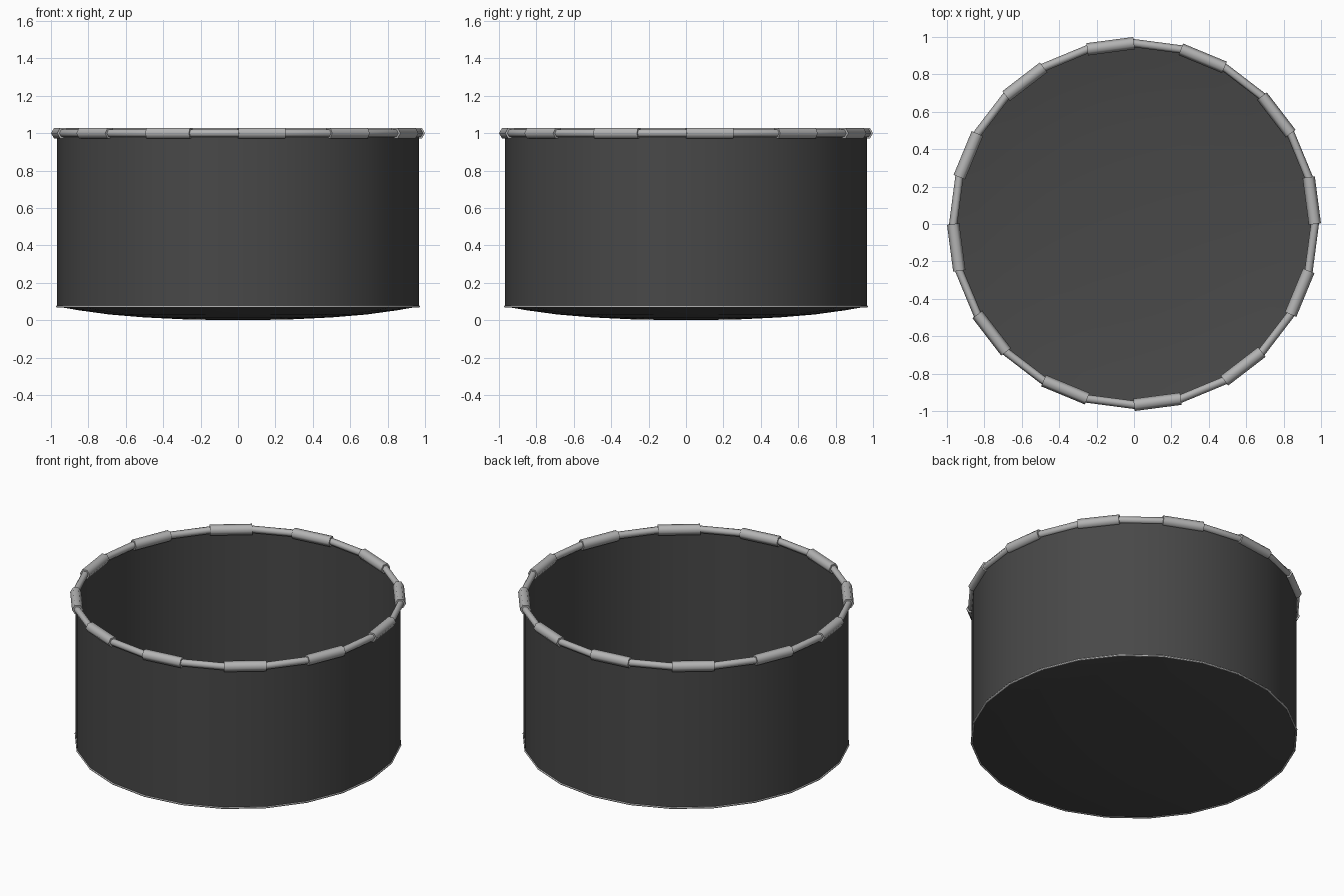
import bpy, bmesh, math
from mathutils import Vector

if "Cube" in bpy.data.objects:
    bpy.data.objects.remove(bpy.data.objects["Cube"])

N = 24          # sides around the tub
R = 0.967       # main radius


def material(name, c):
    m = bpy.data.materials.new(name)
    m.diffuse_color = (c, c, c, 1)
    m.use_nodes = True
    m.node_tree.nodes["Principled BSDF"].inputs["Base Color"].default_value = m.diffuse_color
    return m


FABRIC = material("dark fabric", 0.065)
METAL = material("light grey metal", 0.45)


def finish(bm, name, mat, angle):
    me = bpy.data.meshes.new(name)
    bm.to_mesh(me)
    bm.free()
    me.materials.append(mat)
    ob = bpy.data.objects.new(name, me)
    bpy.context.collection.objects.link(ob)
    bpy.ops.object.select_all(action='DESELECT')
    ob.select_set(True)
    bpy.context.view_layer.objects.active = ob
    bpy.ops.object.shade_smooth_by_angle(angle=math.radians(angle))
    return ob


def point(i, r, z):
    a = math.tau * i / N
    return Vector((r * math.cos(a), r * math.sin(a), z))


def lathe(profile, name, mat, angle, closed=False):
    """Revolve (radius, z) points; a radius of 0 becomes a pole."""
    bm = bmesh.new()
    rings = []
    for r, z in profile:
        if r == 0:
            rings.append([bm.verts.new((0, 0, z))] * N)
        else:
            rings.append([bm.verts.new(point(i, r, z)) for i in range(N)])
    if closed:
        rings.append(rings[0])
    for lo, hi in zip(rings, rings[1:]):
        for i in range(N):
            j = (i + 1) % N
            quad = list(dict.fromkeys((lo[i], lo[j], hi[j], hi[i])))
            bm.faces.new(quad)
    bmesh.ops.recalc_face_normals(bm, faces=bm.faces)
    return finish(bm, name, mat, angle)


def hoop(r, z, tube, sides, name):
    prof = [(r + tube * math.cos(math.tau * k / sides),
             z + tube * math.sin(math.tau * k / sides)) for k in range(sides)]
    return lathe(prof, name, METAL, 65, closed=True)


# Side wall
lathe([(R, 0.072), (R, 1.0)], "wall", FABRIC, 40)

# Sagging floor
lathe([(0, 0), (0.27, 0.004), (0.5, 0.015), (0.69, 0.031), (0.85, 0.053), (R, 0.073)],
      "sagging_floor", FABRIC, 40)

# Top rail and thin bottom hoop
hoop(R, 1.0, 0.022, 6, "top_rail")
hoop(R, 0.073, 0.006, 6, "bottom_hoop")

# Hexagonal sleeves on every second rail segment
bm = bmesh.new()
for i in range(0, N, 2):
    a, b = point(i, R, 1.0), point(i + 1, R, 1.0)
    d = (b - a).normalized()
    out = d.cross(Vector((0, 0, 1)))
    ends = []
    for p in (a, b):
        ends.append([bm.verts.new(p + 0.033 * (out * math.cos(k * math.pi / 3)
                     + Vector((0, 0, 1)) * math.sin(k * math.pi / 3))) for k in range(6)])
    for k in range(6):
        m = (k + 1) % 6
        bm.faces.new((ends[0][k], ends[0][m], ends[1][m], ends[1][k]))
    bm.faces.new(ends[0])
    bm.faces.new(ends[1])
bmesh.ops.recalc_face_normals(bm, faces=bm.faces)
finish(bm, "rail_sleeves", METAL, 65)
